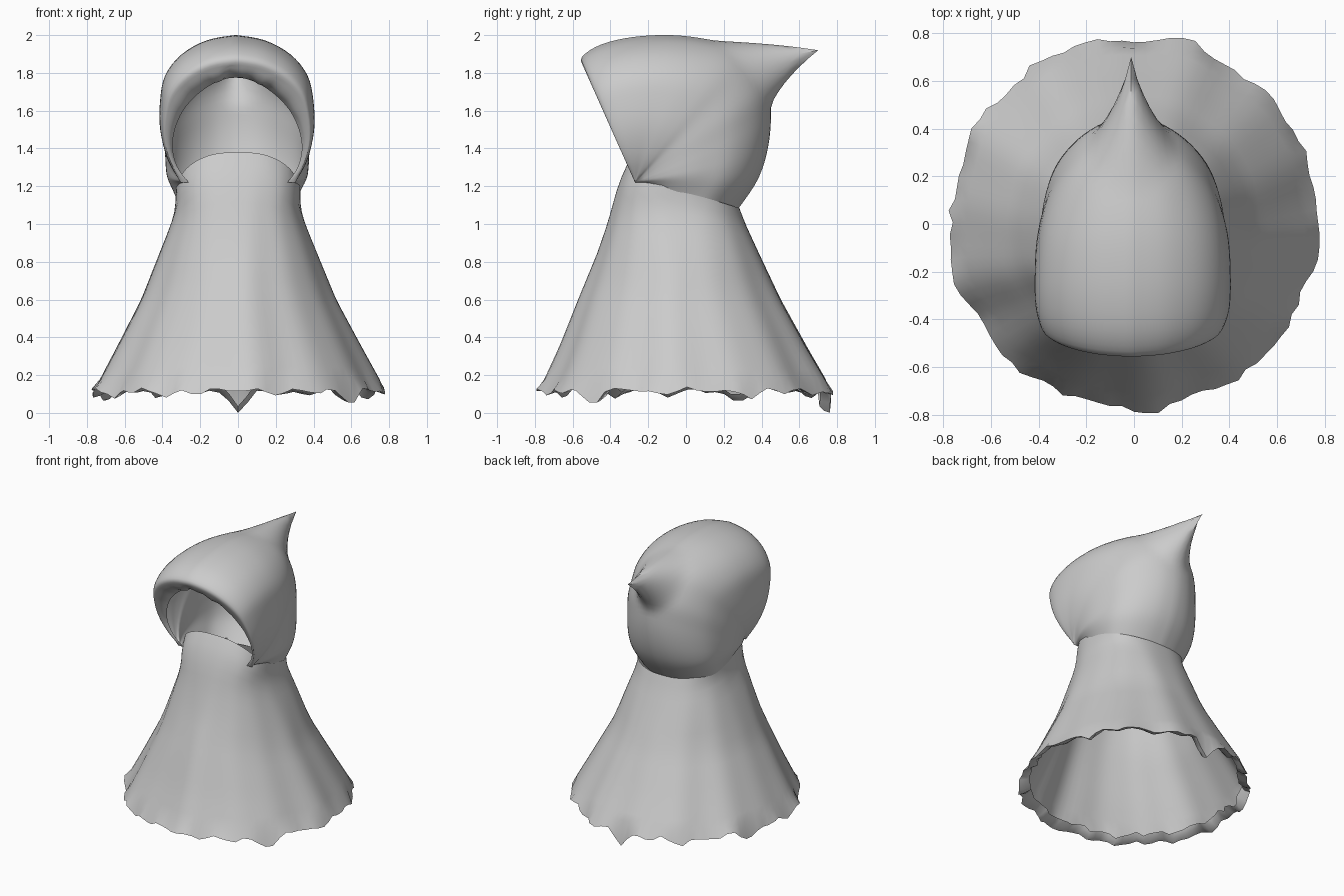
import bpy, math, random
from mathutils import Vector

if "Cube" in bpy.data.objects:
    bpy.data.objects.remove(bpy.data.objects["Cube"])

random.seed(4)


def make_grid(name, rows, closed):
    """Skin rows of points into one smooth-shaded surface."""
    n = len(rows[0])
    faces = []
    for r in range(len(rows) - 1):
        for c in range(n if closed else n - 1):
            d = (c + 1) % n
            faces.append((r * n + c, r * n + d, (r + 1) * n + d, (r + 1) * n + c))
    me = bpy.data.meshes.new(name)
    me.from_pydata([p for row in rows for p in row], [], faces)
    ob = bpy.data.objects.new(name, me)
    bpy.context.collection.objects.link(ob)
    bpy.context.view_layer.objects.active = ob
    ob.select_set(True)
    bpy.ops.object.shade_smooth_by_angle(angle=math.radians(50))
    ob.select_set(False)
    return ob


def spline(pts, steps):
    """Catmull-Rom resampling of a list of tuples."""
    out = []
    for i in range(len(pts) - 1):
        a, b, c, d = (Vector(pts[max(0, min(len(pts) - 1, i + k))]) for k in (-1, 0, 1, 2))
        for s in range(steps):
            t = s / steps
            out.append(0.5 * (2 * b + (c - a) * t + (2 * a - 5 * b + 4 * c - d) * t ** 2
                              + (3 * b - a - 3 * c + d) * t ** 3))
    out.append(Vector(pts[-1]))
    return out


def lookup(table, z):
    for a, b in zip(table, table[1:]):
        if z <= b[0]:
            t = max(0, (z - a[0]) / (b[0] - a[0]))
            return [p + (q - p) * t for p, q in zip(a, b)]
    return table[-1]


def spow(v, e):
    return math.copysign(abs(v) ** e, v)


# cape profile: height, half width, front y, back y
CAPE = [(0.18, .735, -.735, .745), (0.35, .645, -.66, .645), (0.6, .515, -.565, .505),
        (0.85, .415, -.465, .385), (1.0, .355, -.415, .315), (1.09, .33, -.39, .28),
        (1.2, .33, -.36, .28), (1.3, .32, -.32, .28), (1.4, .30, -.26, .28)]
COLS = 96
# hem points: angle from the front, drop, angular width
TEETH = [(180, .11, 9), (52, .06, 10), (-110, .055, 9), (-148, .04, 10), (152, .04, 10),
         (-30, .04, 9), (28, .03, 8), (-60, .05, 9), (85, .025, 9), (118, .05, 8), (-85, .03, 8)]


def cape_point(th, z, grow=0.0, v=0.0):
    _, w, yf, yb = lookup(CAPE, z)
    e = 1 - .25 * min(1, max(0, (z - .7) / .5))
    fold = 1 + (1 - v) * (.014 * math.sin(9 * th + 1) + .01 * math.sin(14 * th))
    x = (w + grow) * fold * spow(math.sin(th), e)
    y = (yf + yb) / 2 - ((yb - yf) / 2 + grow) * fold * spow(math.cos(th), e)
    return x, y


angles = [2 * math.pi * i / COLS for i in range(COLS)]
hem = []
for th in angles:
    drop = 0
    for a, depth, width in TEETH:
        d = (math.degrees(th) - a + 180) % 360 - 180
        drop += depth * max(0, 1 - abs(d) / width)
    hem.append(.12 + .02 * math.sin(17 * th) * math.sin(5 * th)
               + random.uniform(-.01, .01) - drop)

# cape: turned-in hem, ragged edge, body, and a raised bib at the front
rows = []
for grow, lift in ((-.03, .035), (.0, .01), (.035, 0)):
    row = []
    for th, h in zip(angles, hem):
        x, y = cape_point(th, .18, grow + random.uniform(-.012, .012))
        row.append((x, y, max(0, h + lift)))
    rows.append(row)
for r in range(19):
    v = r / 18
    row = []
    for th in angles:
        c = math.cos(th)
        top = 1.085 + .085 * (1 + min(0, c)) + .21 * max(0, c)
        z = .18 + (top - .18) * v
        x, y = cape_point(th, z, 0, v)
        row.append((x, y, z))
    rows.append(row)
make_grid("cape", rows, True)

# hood: arches fanned about a hinge at the throat
HINGE_Y, HINGE_Z = -.27, 1.22
# half of one arch: half width, fraction of the reach
HALF = [(.30, 0), (.365, .16), (.405, .36), (.408, .56), (.385, .73), (.30, .87), (.16, .965), (0, 1)]
# crown line from inner lip to nape: y, z, width scale, roundness
CROWN = [(-.44, 1.775, .87, 1), (-.50, 1.79, .9, .8), (-.54, 1.83, .94, .5),
         (-.55, 1.885, .97, .3), (-.45, 1.95, 1.0, .2), (-.28, 1.99, 1.01, .15),
         (-.08, 2.0, 1.01, .2), (.1, 1.98, 1.01, .35), (.26, 1.94, 1.0, .6),
         (.37, 1.865, .98, .8), (.44, 1.73, .97, .8), (.45, 1.58, .96, .75),
         (.44, 1.44, .95, .65), (.41, 1.31, .93, .5), (.36, 1.2, .88, .3), (.265, 1.065, .79, .1)]
TIP_BASE, TIP = Vector((0, .37, 1.865)), Vector((0, .70, 1.92))
half = spline(HALF, 4)
arch = [(-x, f) for x, f in half] + [(x, f) for x, f in half[-2::-1]]

rows = []
for i, (cy, cz, w, b) in enumerate(spline(CROWN, 4)):
    pucker = .025 if 1 < i < 9 else 0
    row = []
    for j, (x, f) in enumerate(arch):
        round_x = math.copysign(.40 * math.sqrt(max(0, 1 - f * f)), x)
        px = w * (x * (1 - b) + round_x * b * f + x * b * (1 - f))
        k = f * (1 + pucker * math.sin(j * 1.1) * math.cos(j * .37) * f)
        p = Vector((px, HINGE_Y + (cy - HINGE_Y) * k, HINGE_Z + (cz - HINGE_Z) * k))
        # pull the back of the crown out to a point
        d = p - TIP_BASE
        d.x *= 1.35
        pull = max(0, 1 - d.length / .26) ** 1.6
        p += (TIP - TIP_BASE) * pull
        p.x *= 1 - .4 * pull
        p.x -= .012 * f
        row.append(p)
    rows.append(row)
make_grid("hood", rows, False)
